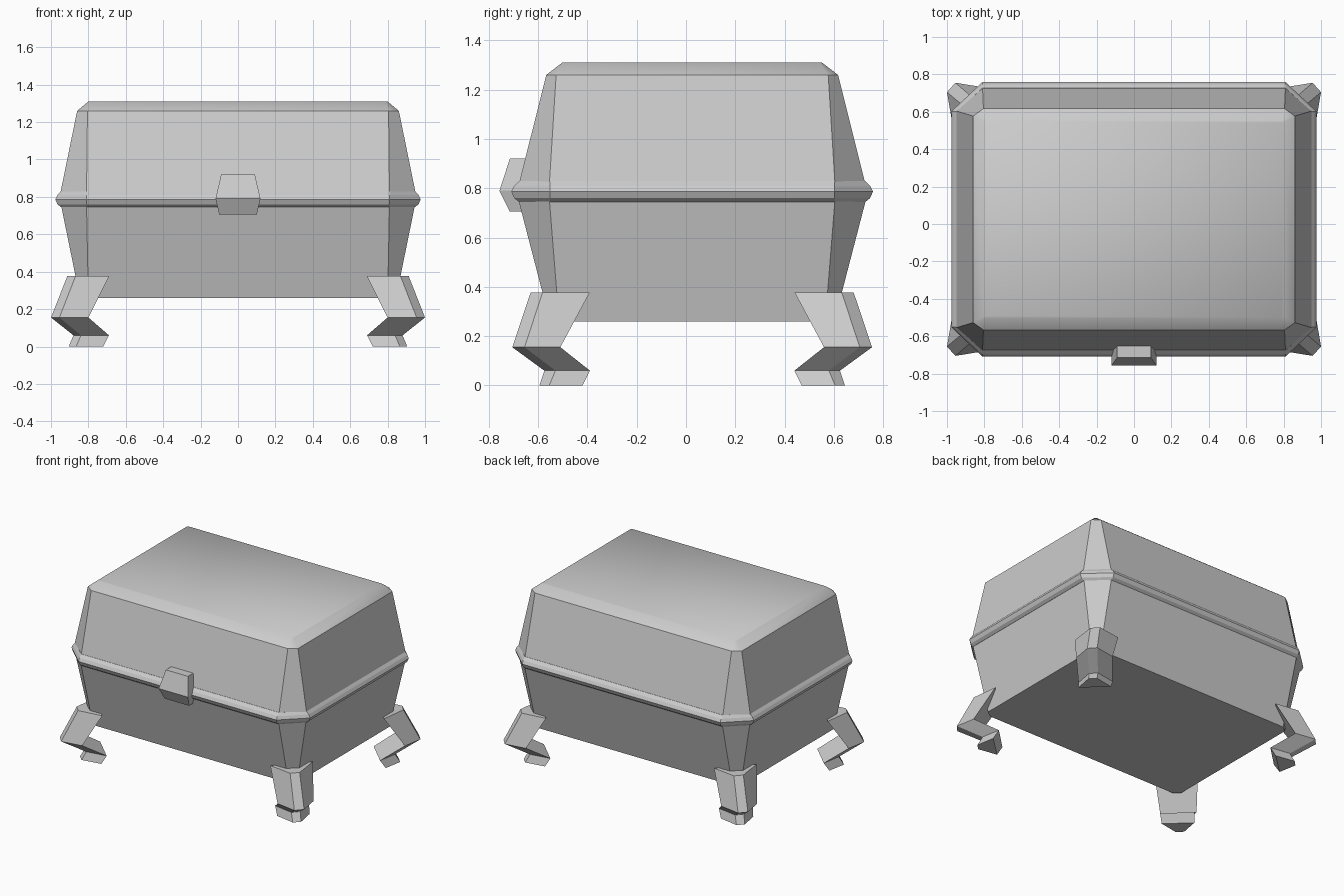
import bpy, bmesh
from mathutils import Vector

if "Cube" in bpy.data.objects:
    bpy.data.objects.remove(bpy.data.objects["Cube"])

CY = 0.025  # the box sits slightly behind the centre because of the clasp


def loft(name, rings, smooth_top=False):
    """Skin a stack of equal-length rings and cap both ends."""
    bm = bmesh.new()
    loops = [[bm.verts.new(p) for p in ring] for ring in rings]
    n = len(loops[0])
    for a, b in zip(loops, loops[1:]):
        for i in range(n):
            j = (i + 1) % n
            bm.faces.new((a[i], a[j], b[j], b[i]))
    bm.faces.new(loops[0][::-1])
    bm.faces.new(loops[-1])
    bmesh.ops.recalc_face_normals(bm, faces=bm.faces)
    bm.normal_update()
    if smooth_top:
        for f in bm.faces:
            f.smooth = f.normal.z > 0.5
    me = bpy.data.meshes.new(name)
    bm.to_mesh(me)
    bm.free()
    ob = bpy.data.objects.new(name, me)
    bpy.context.collection.objects.link(ob)
    return ob


def octagon(z, x, y, cx, cy):
    """Rectangle of half size x, y with corners cut back to cx, cy."""
    pts = [(x, -cy), (x, cy), (cx, y), (-cx, y),
           (-x, cy), (-x, -cy), (-cx, -y), (cx, -y)]
    return [Vector((px, py + CY, z)) for px, py in pts]


# Lower box, widening upward
loft("lower_box", [octagon(0.26, 0.845, 0.577, 0.80, 0.54),
                   octagon(0.76, 0.947, 0.707, 0.81, 0.58)])

# Lid with softly shaded top edge
loft("lid", [octagon(0.81, 0.952, 0.705, 0.81, 0.58),
             octagon(1.26, 0.86, 0.592, 0.805, 0.552),
             octagon(1.31, 0.80, 0.527, 0.79, 0.517)], smooth_top=True)

# Rim band around the seam
rim = [(0.745, 0.945, 0.703), (0.76, 0.965, 0.722), (0.787, 0.977, 0.734),
       (0.81, 0.965, 0.722), (0.83, 0.947, 0.702)]
loft("rim", [octagon(z, x, y, 0.81, 0.577) for z, x, y in rim])

# Clasp on the front
loft("clasp", [[Vector(p) for p in ((-w, -0.65, z), (w, -0.65, z), (w, yf, z), (-w, yf, z))]
               for z, w, yf in ((0.705, 0.10, -0.715), (0.79, 0.12, -0.757), (0.92, 0.09, -0.715))])

# Zigzag corner legs: z, outer x, chamfer x, wing-tip x, then the same in y
LEG = [(0.0, 0.905, 0.865, 0.72, 0.62, 0.58, 0.445),
       (0.06, 0.88, 0.84, 0.69, 0.60, 0.555, 0.415),
       (0.155, 1.0, 0.955, 0.80, 0.73, 0.68, 0.535),
       (0.378, 0.912, 0.868, 0.688, 0.655, 0.607, 0.415)]
for sx, side in ((-1, "left"), (1, "right")):
    for sy, end in ((-1, "front"), (1, "back")):
        rings = []
        for z, xo, xc, xt, yo, yc, yt in LEG:
            plan = [(xo - 0.025, yt), (xo, yc), (xc, yo), (xt, yo - 0.025)]
            rings.append([Vector((sx * x, sy * y + CY, z)) for x, y in plan])
        loft(f"{end}_{side}_leg", rings)
